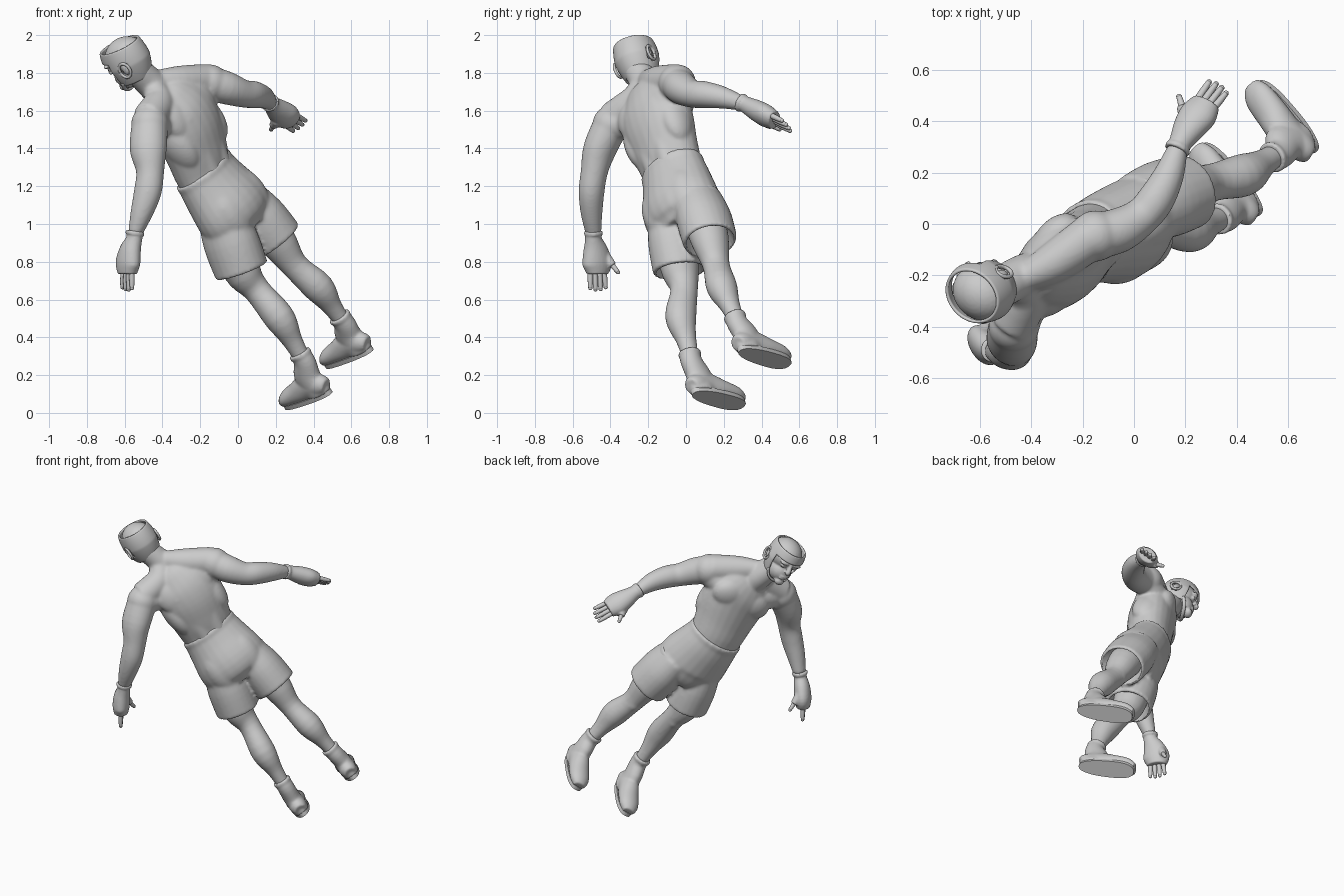
import bpy, bmesh, math
from mathutils import Vector as V, Matrix

cube = bpy.data.objects.get("Cube")
if cube:
    bpy.data.objects.remove(cube)

grey = bpy.data.materials.new("plain grey")
grey.use_nodes = True
grey.diffuse_color = (0.6, 0.6, 0.6, 1)
grey.node_tree.nodes["Principled BSDF"].inputs["Base Color"].default_value = (0.6, 0.6, 0.6, 1)


def frame(up, fwd):
    """Side, forward and up directions of a tilted part."""
    up = V(up).normalized()
    fwd = V(fwd)
    fwd = (fwd - up * fwd.dot(up)).normalized()
    return fwd.cross(up), fwd, up


# Leaning body frame (origin at the waist) and head frame
BODY = frame((-0.563, -0.216, 0.797), (-0.65, 0.72, -0.24))
HEAD = frame((-0.436, -0.24, 0.85), (-0.78, 0.55, -0.25))
WAIST, SKULL = V((-0.18, -0.07, 1.28)), V((-0.585, -0.255, 1.86))


def place(axes, origin, s, f, u):
    return origin + axes[0] * s + axes[1] * f + axes[2] * u


def P(s, f, u):
    return place(BODY, WAIST, s, f, u)


def H(s, f, u):
    return place(HEAD, SKULL, s, f, u)


def blob(bm, centre, radii, axes=BODY):
    rot = Matrix(axes).transposed().to_4x4()
    m = Matrix.Translation(centre) @ rot @ Matrix.Diagonal((*radii, 1))
    bmesh.ops.create_uvsphere(bm, u_segments=24, v_segments=16, radius=1, matrix=m)


def loft(bm, stations, side=BODY[0], steps=4, seg=24):
    """Tube through (point, side radius, other radius) stations on a smooth curve."""
    keys = [V((*p, a, b)) for p, a, b in stations]
    keys = [keys[0]] + keys + [keys[-1]]
    path = []
    for k in range(1, len(keys) - 2):
        a, b, c, d = keys[k - 1:k + 3]
        for i in range(steps):
            t = i / steps
            path.append(0.5 * (2 * b + (c - a) * t + (2 * a - 5 * b + 4 * c - d) * t**2
                               + (3 * b - a - 3 * c + d) * t**3))
    path.append(keys[-1])
    rings = []
    for i, p in enumerate(path):
        t = (path[min(i + 1, len(path) - 1)] - path[max(i - 1, 0)]).to_3d().normalized()
        a = (V(side) - t * t.dot(V(side))).normalized()
        b = t.cross(a)
        rings.append([bm.verts.new(p.to_3d() + a * p[3] * math.cos(w) + b * p[4] * math.sin(w))
                      for w in (math.tau * j / seg for j in range(seg))])
    for r, q in zip(rings, rings[1:]):
        for j in range(seg):
            bm.faces.new((r[j - 1], r[j], q[j], q[j - 1]))
    bm.faces.new(rings[0])
    bm.faces.new(rings[-1])


def finish(bm, name, voxel=0, smooth=4):
    bmesh.ops.recalc_face_normals(bm, faces=bm.faces)
    for f in bm.faces:
        f.smooth = True
    mesh = bpy.data.meshes.new(name)
    bm.to_mesh(mesh)
    bm.free()
    mesh.materials.append(grey)
    ob = bpy.data.objects.new(name, mesh)
    bpy.context.collection.objects.link(ob)
    if voxel:
        m = ob.modifiers.new("fuse", 'REMESH')
        m.mode, m.voxel_size, m.use_smooth_shade = 'VOXEL', voxel, True
        m = ob.modifiers.new("soften", 'SMOOTH')
        m.factor, m.iterations = 0.5, smooth
    return ob


# Torso
bm = bmesh.new()
loft(bm, [(P(0, 0, -0.15), .17, .13), (P(0, 0, 0), .178, .135), (P(.015, -.03, .12), .195, .143),
          (P(.035, -.06, .25), .217, .152), (P(.045, -.07, .36), .215, .145), (P(.04, -.075, .45), .16, .11),
          (P(.035, -.07, .5), .09, .07)])
loft(bm, [(P(.03, -.07, .4), .1, .09), (P(.02, -.045, .52), .083, .083), (H(0, -.03, -.06), .074, .08)])
shoulders = {-1: V((-.465, -.385, 1.55)), 1: V((-.165, -.05, 1.75))}
for k, joint in shoulders.items():
    loft(bm, [(P(.02 + k * .02, -.065, .55), .055, .06), (P(.035 + k * .1, -.095, .47), .08, .085),
              (joint + BODY[2] * .01, .09, .09)], side=BODY[1])
    loft(bm, [(P(.04 + k * .05, -.01, .34), .09, .085), (joint - BODY[2] * .03, .085, .085)], side=BODY[1])
    blob(bm, P(.04 + k * .09, .01, .33), (.115, .066, .1))         # chest muscle
    blob(bm, P(.04 + k * .1, -.135, .34), (.1, .06, .12))          # shoulder blade
    blob(bm, P(.03 + k * .14, -.07, .22), (.075, .1, .16))         # flank
    loft(bm, [(P(k * .045, -.085, -.08), .045, .04), (P(.02 + k * .05, -.135, .12), .055, .035),
              (P(.04 + k * .065, -.175, .32), .06, .035)])         # back ridge
    for row in range(3):
        blob(bm, P(.01 + k * .042, .1 - row * .016, .02 + row * .075), (.04, .025, .038))
# Arms
left_arm = [(shoulders[-1], .095, .095), (V((-.475, -.455, 1.4)), .1, .088),
            (V((-.465, -.485, 1.28)), .075, .072), (V((-.478, -.5, 1.17)), .074, .068),
            (V((-.51, -.5, 1.06)), .06, .058), (V((-.545, -.49, .95)), .038, .042)]
right_arm = [(shoulders[1], .09, .09), (V((-.06, -.025, 1.72)), .088, .088), (V((.03, .03, 1.69)), .074, .074),
             (V((.085, .095, 1.685)), .072, .072), (V((.135, .19, 1.67)), .06, .06),
             (V((.17, .295, 1.64)), .04, .04)]
for arm in (left_arm, right_arm):
    loft(bm, arm, side=(1, -.3, .1))
    blob(bm, arm[0][0].lerp(arm[1][0], .15), (.1, .1, .1))
# Legs
legs = {"left": [V((-.09, -.075, 1.05)), V((.015, -.033, .765)), V((.1, -.01, .65)), V((.218, -.028, .505)),
                 V((.33, .02, .31)), V((.485, .05, .1)), V((.27, .295, .035))],
        "right": [V((.02, .065, 1.14)), V((.2, .125, .92)), V((.3, .16, .78)), V((.425, .19, .665)),
                  V((.54, .26, .505)), V((.703, .295, .325)), V((.485, .537, .252))]}
for hip, hem, knee, calf, ankle, heel, toe in legs.values():
    loft(bm, [(hip, .12, .12), (hem, .1, .105), (knee, .07, .075), (calf, .08, .085),
              (calf.lerp(ankle, .6), .053, .058), (ankle, .044, .047), (ankle.lerp(heel, .25), .04, .04)])
    blob(bm, knee + BODY[1] * .05, (.042, .03, .045))
finish(bm, "body", .008, 14)

# Head and face
bm = bmesh.new()
blob(bm, H(0, -.01, .035), (.103, .118, .1), HEAD)
blob(bm, H(0, .03, -.065), (.075, .078, .075), HEAD)
blob(bm, H(0, .085, -.12), (.035, .028, .025), HEAD)
loft(bm, [(H(0, .1, .03), .012, .012), (H(0, .12, -.02), .016, .018), (H(0, .115, -.035), .022, .014)],
     side=HEAD[0])
for k in (-1, 1):
    blob(bm, H(k * .04, .095, .025), (.04, .018, .012), HEAD)
    blob(bm, H(k * .042, .09, -.002), (.018, .012, .01), HEAD)
    blob(bm, H(k * .096, -.035, -.01), (.014, .022, .034), HEAD)
for u in (-.07, -.085):
    blob(bm, H(0, .102, u), (.03, .014, .008), HEAD)
finish(bm, "head", .006, 3)

# Shorts with hollow hems
bm = bmesh.new()
loft(bm, [(P(0, 0, .015), .184, .142), (P(0, 0, -.1), .206, .162), (P(0, -.01, -.24), .232, .18),
          (P(0, 0, -.32), .22, .16), (P(0, 0, -.38), .17, .13)])
loft(bm, [(P(0, 0, .018), .19, .15), (P(0, 0, -.012), .191, .151)], steps=1)
cut = bmesh.new()
for k, (hip, hem, *rest) in zip((-1, 1), legs.values()):
    blob(bm, P(k * .09, -.065, -.24), (.11, .105, .17))
    run = (hem - hip).normalized()
    loft(bm, [(hip, .11, .14), (hip.lerp(hem, .5), .138, .158), (hem + run * .015, .14, .15)])
    loft(cut, [(hem - run * .05, .112, .118), (hem + run * .04, .128, .14)], steps=1)
blob(bm, P(0, .085, -.3), (.08, .07, .09))
shorts = finish(bm, "shorts", .009, 12)
cutter = finish(cut, "hem_cutter")
cutter.hide_render = True
cutter.hide_viewport = True
hollow = shorts.modifiers.new("hollow hems", 'BOOLEAN')
hollow.operation, hollow.object = 'DIFFERENCE', cutter

# Boots and soles
for name, (hip, hem, knee, calf, ankle, heel, toe) in legs.items():
    side = frame(BODY[2], toe - heel)[0]
    along = (toe - heel).normalized()
    up = side.cross(along)
    length = (toe - heel).length + .03
    start = heel - along * .015
    bm = bmesh.new()
    loft(bm, [(start + along * length * t + up * (b * .85 + .012), a, b) for t, a, b in
              ((.01, .04, .04), (.1, .054, .06), (.35, .06, .076), (.6, .067, .06), (.85, .064, .046),
               (.99, .04, .028))], side=side)
    shin = (ankle - calf).normalized()
    loft(bm, [(ankle - shin * .005, .054, .058), (ankle + shin * .05, .054, .063),
              (start + along * length * .24 + up * .13, .056, .082),
              (start + along * length * .23 + up * .06, .057, .085),
              (start + along * length * .23 + up * .02, .055, .08)], side=side)
    loft(bm, [(ankle - shin * .012, .059, .063), (ankle + shin * .008, .059, .063)], side=side, steps=1)
    finish(bm, name + "_boot", .007, 7)
    bm = bmesh.new()
    rim = []
    for j in range(48):
        c, s = math.cos(math.tau * j / 48), math.sin(math.tau * j / 48)
        x = math.copysign(abs(c) ** .8, c) * length / 2
        y = math.copysign(abs(s) ** .8, s) * (.057 + .008 * c)
        rim.append(bm.verts.new(start + along * (length / 2 + x) + side * y))
    face = bm.faces.new(rim)
    top = bmesh.ops.extrude_face_region(bm, geom=[face])["geom"]
    bmesh.ops.translate(bm, verts=[v for v in top if isinstance(v, bmesh.types.BMVert)], vec=up * .025)
    sole = finish(bm, name + "_sole")
    for p in sole.data.polygons:
        p.use_smooth = len(p.vertices) == 4
    sole.data.set_sharp_from_angle(angle=math.radians(40))


def hand(name, palm, side, reach, thumb):
    """Open-finger glove, four curled fingers and a thumb."""
    side, reach = V(side).normalized(), V(reach)
    bm = bmesh.new()
    palm = [(V(p), a, b) for p, a, b in palm]
    loft(bm, palm, side=side)
    run = (palm[1][0] - palm[0][0]).normalized()
    loft(bm, [(palm[0][0] - run * .008, .05, .05), (palm[0][0] + run * .012, .05, .05)], steps=1)
    loft(bm, [(V(thumb[0]), .03, .03), (V(thumb[0]).lerp(V(thumb[1]), .6), .022, .022)], side=(0, 0, 1))
    finish(bm, name + "_glove", .006)
    bm = bmesh.new()
    tips = [(V(thumb[0]), V(thumb[1]))]
    for k in (-1.5, -.5, .5, 1.5):
        root = palm[-1][0] + side * k * .028
        tips.append((root - reach * .2, root + reach * (1 - .1 * abs(k)) + side * k * .004))
    for root, tip in tips:
        loft(bm, [(root, .015, .015), (root.lerp(tip, .6), .014, .014), (tip, .011, .011)],
             side=side + V((.1, .2, .3)), seg=12)
        blob(bm, tip, (.011, .011, .011))
    finish(bm, name + "_fingers")


hand("left", [((-.545, -.49, .955), .046, .042), ((-.55, -.49, .92), .046, .042), ((-.57, -.48, .86), .07, .052),
              ((-.583, -.47, .79), .086, .055), ((-.585, -.47, .735), .062, .045)],
     (-.5, .8, .05), (-.002, .005, -.085), ((-.585, -.43, .83), (-.56, -.36, .745)))
hand("right", [((.168, .29, 1.643), .046, .044), ((.18, .315, 1.632), .046, .044), ((.215, .375, 1.6), .066, .055),
               ((.25, .425, 1.572), .076, .057), ((.28, .47, 1.55), .06, .045)],
     (.6, -.4, .5), (.052, .07, -.035), ((.205, .4, 1.55), (.175, .495, 1.5)))

# Headgear: open-topped shell with a face window and ear holes
bm = bmesh.new()
bmesh.ops.create_uvsphere(bm, u_segments=64, v_segments=64, radius=1, matrix=Matrix.Diagonal((.118, .133, .22, 1)))


def opening(c):
    window = c.y > .05 and c.z < .04
    ear = abs(c.x) > .07 and (c.y + .035) ** 2 + (c.z + .01) ** 2 * .6 < .0009
    return c.z > .105 or c.z < -.1 or window or ear


bmesh.ops.delete(bm, geom=[f for f in bm.faces if opening(f.calc_center_median())], context='FACES')
for v in bm.verts:
    taper = 1 - max(0, -v.co.z) * 1.6
    v.co = H(v.co.x * taper, v.co.y * taper, v.co.z)
gear = finish(bm, "headgear")
m = gear.modifiers.new("padding", 'SOLIDIFY')
m.thickness, m.offset = .013, -1
m = gear.modifiers.new("rounding", 'SUBSURF')
m.levels = m.render_levels = 1

# Chin strap and ear rings
bm = bmesh.new()
loft(bm, [(H(-.087, .03, -.08), .012, .008), (H(-.06, .05, -.125), .012, .008), (H(0, .055, -.145), .012, .008),
          (H(.06, .05, -.125), .012, .008), (H(.087, .03, -.08), .012, .008)], side=HEAD[1], seg=12)
for k in (-1, 1):
    ring = [(H(k * .11, -.035 + .032 * math.cos(w), -.01 + .04 * math.sin(w)), .008, .008)
            for w in (math.tau * j / 12 for j in range(13))]
    loft(bm, ring, side=HEAD[0], seg=10)
finish(bm, "chin_strap")
